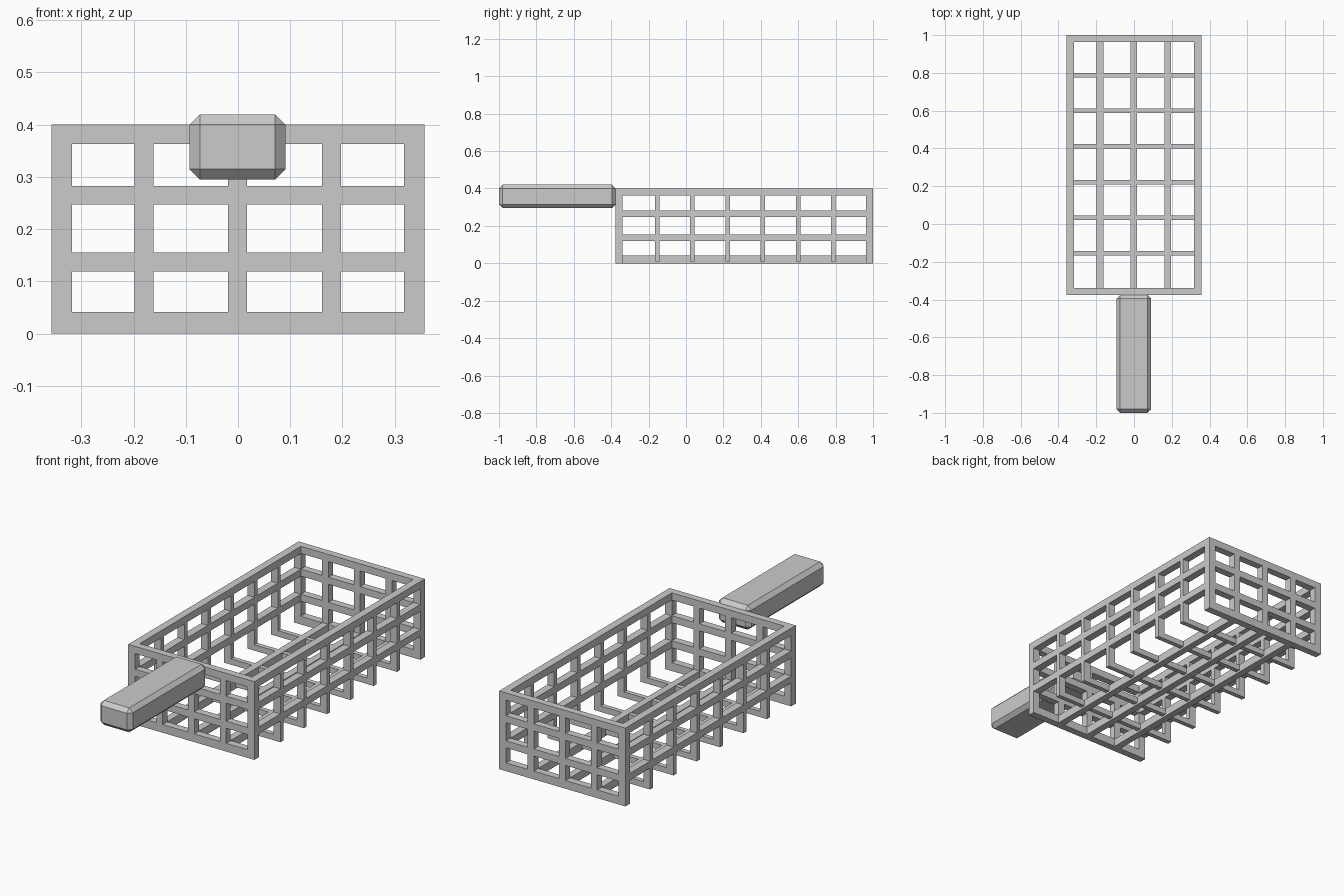
import bpy, bmesh
from mathutils import Vector

if "Cube" in bpy.data.objects:
    bpy.data.objects.remove(bpy.data.objects["Cube"])


def make_boxes(name, boxes):
    """One object from a list of (min corner, max corner) bars."""
    bm = bmesh.new()
    for lo, hi in boxes:
        lo, hi = Vector(lo), Vector(hi)
        new = bmesh.ops.create_cube(bm, size=1)["verts"]
        bmesh.ops.scale(bm, vec=hi - lo, verts=new)
        bmesh.ops.translate(bm, vec=(lo + hi) / 2, verts=new)
    mesh = bpy.data.meshes.new(name)
    bm.to_mesh(mesh)
    bm.free()
    obj = bpy.data.objects.new(name, mesh)
    bpy.context.collection.objects.link(obj)
    return obj


X, XI = 0.357, 0.318              # outer and inner half width
Y0, Y1, T = -0.377, 1.0, 0.037    # basket ends and bar thickness
H = 0.4
RAILS = [(0.119, 0.155), (0.247, 0.283), (0.363, H)]
COLUMNS = [-0.18, -0.001, 0.179]
RIBS = [-0.155 + 0.1885 * i for i in range(6)]

# End grilles: corner posts, rails between them, inner posts between rails
for name, ya in (("front_grille", Y0), ("back_grille", Y1 - T)):
    yb = ya + T
    bars = [((-X, ya, 0), (-XI, yb, H)), ((XI, ya, 0), (X, yb, H))]
    levels = [(0, 0.042)] + RAILS
    bars += [((-XI, ya, a), (XI, yb, b)) for a, b in levels]
    for c in COLUMNS:
        for low, high in zip(levels, levels[1:]):
            bars.append(((c - 0.018, ya, low[1]), (c + 0.018, yb, high[0])))
    make_boxes(name, bars)

# Side grilles: three long rails each, open at the bottom
for name, xa, xb in (("left_rails", -X, -XI), ("right_rails", XI, X)):
    make_boxes(name, [((xa, Y0 + T, a), (xb, Y1 - T, b)) for a, b in RAILS])

# U-shaped ribs: side posts joined by a floor crossbar
for i, y in enumerate(RIBS):
    ya, yb = y - 0.012, y + 0.012
    bars = [((-XI, ya, 0.01), (XI, yb, 0.04))]
    for xa, xb in ((-X, -XI), (XI, X)):
        bars.append(((xa, ya, 0.01), (xb, yb, RAILS[0][0])))
        for low, high in zip(RAILS, RAILS[1:]):
            bars.append(((xa, ya, low[1]), (xb, yb, high[0])))
    make_boxes(f"rib_{i + 1}", bars)

# Long floor bars
make_boxes("floor_bars", [((c - 0.018, Y0 + T, 0), (c + 0.018, Y1 - T, 0.042))
                          for c in COLUMNS])

# Chamfered handle
handle = make_boxes("handle", [((-0.093, -1.0, 0.295), (0.091, Y0 + 0.002, 0.42))])
bevel = handle.modifiers.new("chamfer", "BEVEL")
bevel.width = 0.02
bevel.segments = 1
